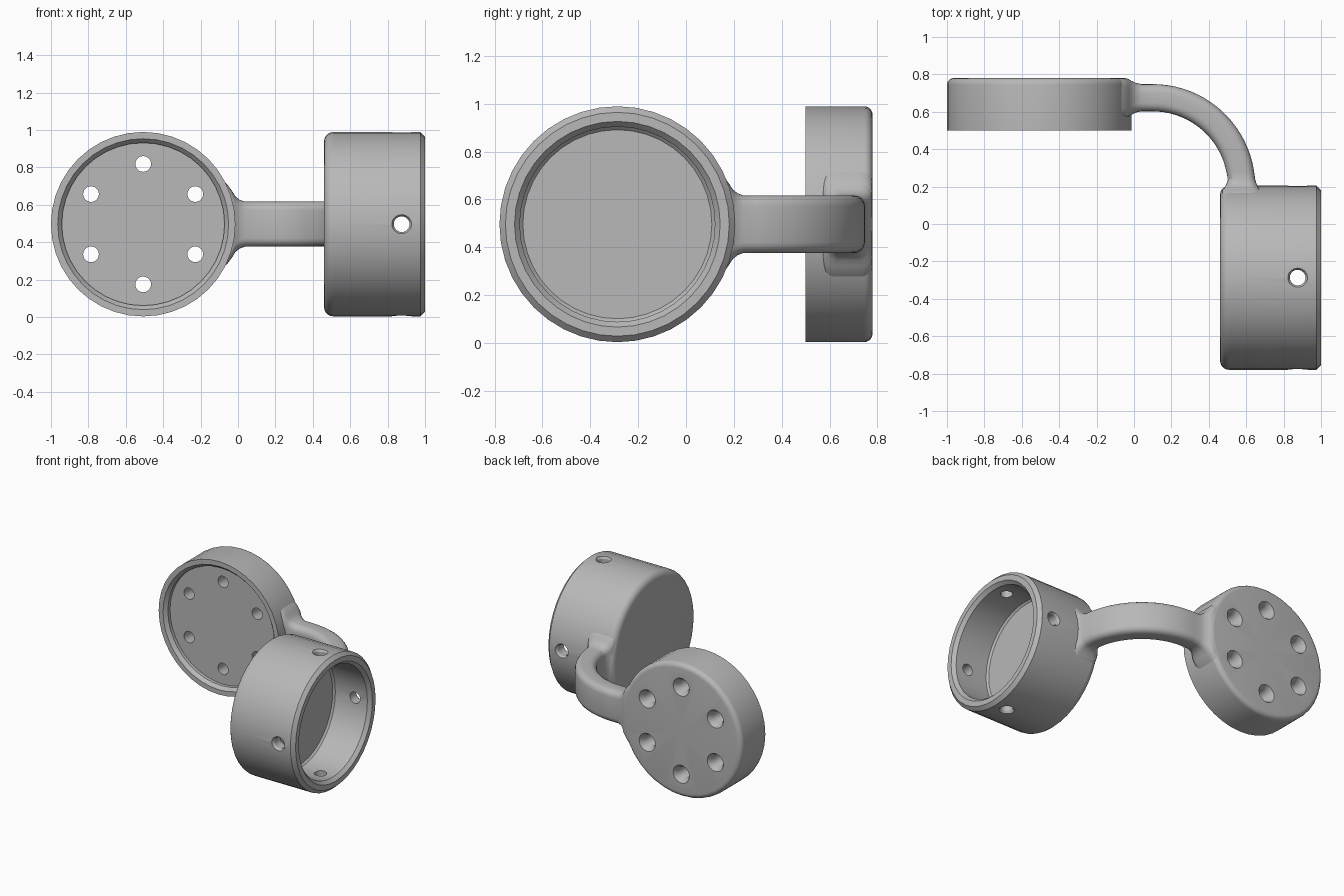
import bpy, bmesh, math
from mathutils import Matrix, Vector

cube = bpy.data.objects.get("Cube")
if cube:
    bpy.data.objects.remove(cube, do_unlink=True)

R = 0.493          # outer radius of both cups
ZC = 0.496         # height of the shared axis plane
SEGMENTS = 40

grey = bpy.data.materials.new("plain grey")
grey.use_nodes = True
colour = (0.48, 0.48, 0.48, 1)
grey.diffuse_color = colour
grey.node_tree.nodes["Principled BSDF"].inputs["Base Color"].default_value = colour


def lathe(bm, profile, matrix=Matrix(), segments=SEGMENTS):
    """Revolve (radius, height) points about z into bm."""
    rings = []
    for r, z in profile:
        count = 1 if r == 0 else segments
        rings.append([bm.verts.new(matrix @ Vector((
            r * math.cos(math.tau * i / segments),
            r * math.sin(math.tau * i / segments), z))) for i in range(count)])
    for a, b in zip(rings, rings[1:]):
        for i in range(segments):
            j = (i + 1) % segments
            quad = [a[i % len(a)], a[j % len(a)], b[j % len(b)], b[i % len(b)]]
            bm.faces.new(list(dict.fromkeys(quad)))


def finish(name, bm, matrix=Matrix()):
    bmesh.ops.recalc_face_normals(bm, faces=bm.faces)
    mesh = bpy.data.meshes.new(name)
    bm.to_mesh(mesh)
    bm.free()
    mesh.materials.append(grey)
    ob = bpy.data.objects.new(name, mesh)
    bpy.context.collection.objects.link(ob)
    ob.matrix_world = matrix
    return ob


def activate(ob):
    bpy.ops.object.select_all(action='DESELECT')
    ob.select_set(True)
    bpy.context.view_layer.objects.active = ob


def smooth(ob):
    activate(ob)
    bpy.ops.object.shade_smooth_by_angle(angle=math.radians(32))


def rounded_back(depth, fillet, steps=5):
    """Profile points for the filleted closed end."""
    pts = []
    for i in range(steps + 1):
        a = math.pi / 2 * i / steps
        pts.append((R - fillet + fillet * math.cos(a),
                    depth - fillet + fillet * math.sin(a)))
    return pts + [(0, depth)]


def drilled_cup(name, profile, hole_profile, hole_places, matrix):
    """Revolved body with countersunk holes cut through it."""
    bm = bmesh.new()
    lathe(bm, profile)
    body = finish(name, bm, matrix)
    bm = bmesh.new()
    for place in hole_places:
        lathe(bm, hole_profile, place, 24)
    cutter = finish(name + "_hole_cutter", bm, matrix)
    cutter.hide_render = True
    mod = body.modifiers.new("holes", 'BOOLEAN')
    mod.operation = 'DIFFERENCE'
    mod.solver = 'EXACT'
    mod.object = cutter
    activate(body)
    bpy.ops.object.modifier_apply(modifier=mod.name)
    bpy.data.objects.remove(cutter, do_unlink=True)
    smooth(body)


# Shallow mounting plate, open to the front, six screw holes
plate_profile = [(0, 0.05), (0.435, 0.05), (0.435, 0.025), (0.457, 0),
                 (R, 0)] + rounded_back(0.28, 0.035)
screw_hole = [(0, 0), (0.042, 0), (0.042, 0.24), (0.066, 0.28),
              (0.066, 0.33), (0, 0.33)]
plate_places = [Matrix.Rotation(math.radians(30 + 60 * k), 4, 'Z')
                @ Matrix.Translation((0.322, 0, 0)) for k in range(6)]
drilled_cup("mounting_plate", plate_profile, screw_hole, plate_places,
            Matrix.Translation((R - 1, 0.5, ZC))
            @ Matrix.Rotation(-math.pi / 2, 4, 'X'))

# Deep socket, open to the left side, four radial holes
socket_profile = [(0, 0.3), (0.395, 0.3), (0.408, 0.287), (0.408, 0.025),
                  (0.43, 0), (0.468, 0), (R, 0.025)] + rounded_back(0.54, 0.05)
radial_hole = [(0, 0.3), (0.042, 0.3), (0.042, 0.475), (0.053, 0.492),
               (0.053, 0.56), (0, 0.56)]
socket_places = [Matrix.Translation((0, 0, 0.125))
                 @ Matrix.Rotation(math.pi / 2 * k, 4, 'Z')
                 @ Matrix.Rotation(math.pi / 2, 4, 'Y') for k in range(4)]
drilled_cup("socket", socket_profile, radial_hole, socket_places,
            Matrix.Translation((1, R - 0.78, ZC))
            @ Matrix.Rotation(-math.pi / 2, 4, 'Y'))


# Curved arm: rounded rectangle swept through a quarter turn, flared ends
def section(half_t, half_z, corner, steps=4):
    pts = []
    for q, (sx, sz) in enumerate(((1, 1), (-1, 1), (-1, -1), (1, -1))):
        for i in range(steps + 1):
            a = math.pi / 2 * (q + i / steps)
            pts.append((sx * (half_t - corner) + corner * math.cos(a),
                        sz * (half_z - corner) + corner * math.sin(a)))
    return pts


CX, CY, RADIUS = 0.1, 0.2, 0.475
# distance past the arm end, sideways flare, vertical flare
plate_flare = [(0.19, 0.03, 0.12), (0.155, 0.03, 0.09), (0.13, 0.028, 0.055),
               (0.115, 0.018, 0.03), (0.09, 0.006, 0.01), (0.06, 0, 0)]
socket_flare = [(-0.04, 0, 0), (-0.015, 0.007, 0.01), (0.005, 0.018, 0.026),
                (0.02, 0.03, 0.05), (0.045, 0.032, 0.085), (0.08, 0.032, 0.1)]
stations = []
for d, t, h in plate_flare:
    stations.append((Vector((CX - d, CY + RADIUS, ZC)), Vector((0, 1, 0)), t, h))
for i in range(21):
    a = math.pi / 2 * (1 - i / 20 * 0.94)
    out = Vector((math.cos(a), math.sin(a), 0))
    stations.append((Vector((CX, CY, ZC)) + out * RADIUS, out, 0, 0))
for d, t, h in socket_flare:
    stations.append((Vector((CX + RADIUS, CY - d, ZC)), Vector((1, 0, 0)), t, h))
# keep only stations that advance along the arm
stations = [s for s in stations if not (s[1].x > 0.99 and s[1].x < 1 and s[0].y < CY + 0.045)]

bm = bmesh.new()
loops = []
for centre, out, t, h in stations:
    loops.append([bm.verts.new(centre + out * u + Vector((0, 0, v)))
                  for u, v in section(0.073 + t, 0.12 + h, 0.045)])
n = len(loops[0])
for a, b in zip(loops, loops[1:]):
    for i in range(n):
        j = (i + 1) % n
        bm.faces.new((a[i], a[j], b[j], b[i]))
bm.faces.new(loops[0])
bm.faces.new(loops[-1])
smooth(finish("curved_arm", bm))
